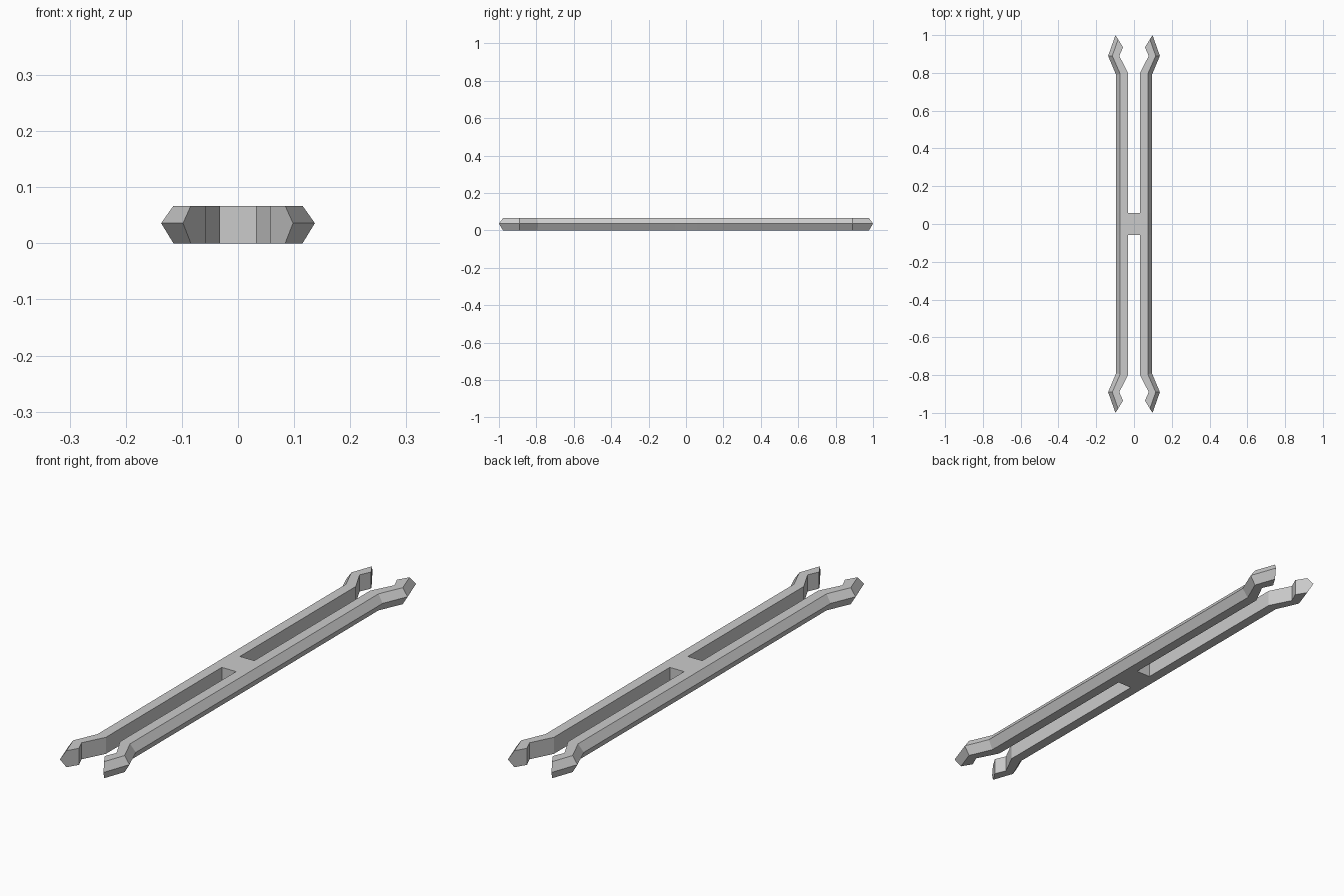
import bpy, bmesh

if "Cube" in bpy.data.objects:
    bpy.data.objects.remove(bpy.data.objects["Cube"])

H, MID = 0.067, 0.036

# Half-rail stations: (x, y) of the inner wall, the chamfer edge and the outer ridge
half = [
    ((0.032, 0.058), (0.074, 0.058), (0.095, 0.058)),   # bridge edge
    ((0.032, 0.80), (0.073, 0.795), (0.095, 0.79)),     # start of flare
    ((0.078, 0.89), (0.115, 0.89), (0.137, 0.89)),      # widest point
    ((0.058, 0.935), (0.084, 0.978), (0.098, 1.0)),     # slanted tip
]
flip = lambda s: tuple((x, -y) for x, y in s)
stations = [flip(s) for s in reversed(half)] + half
bridge = len(half) - 1

bm = bmesh.new()

# Rail: five-sided section with a pointed outer side, lofted along y
rings = []
for i, e, r in stations:
    pts = [(*i, 0), (*i, H), (*e, H), (*r, MID), (*e, 0)]
    rings.append([bm.verts.new(p) for p in pts])
for n, (a, b) in enumerate(zip(rings, rings[1:])):
    for k in range(5):
        if n == bridge and k == 0:
            continue  # left open where the bridge joins
        j = (k + 1) % 5
        bm.faces.new((a[k], a[j], b[j], b[k]))
bm.faces.new(rings[0])
bm.faces.new(rings[-1])

# Bridge: half of the central web, running to the mirror plane
a, b = rings[bridge], rings[bridge + 1]
loop = [a[0], a[1], b[1], b[0]]
inner = [bm.verts.new((0, v.co.y, v.co.z)) for v in loop]
for k in range(4):
    j = (k + 1) % 4
    bm.faces.new((loop[k], loop[j], inner[j], inner[k]))

bmesh.ops.recalc_face_normals(bm, faces=bm.faces)
# The open half shell must face outward: top faces point up
top = max(bm.faces, key=lambda f: f.calc_center_median().z)
if top.normal.z < 0:
    bmesh.ops.reverse_faces(bm, faces=bm.faces)

mesh = bpy.data.meshes.new("double_ended_prongs")
bm.to_mesh(mesh)
bm.free()
obj = bpy.data.objects.new("double_ended_prongs", mesh)
bpy.context.collection.objects.link(obj)

# Second rail
mirror = obj.modifiers.new("mirror", 'MIRROR')
mirror.use_clip = True
